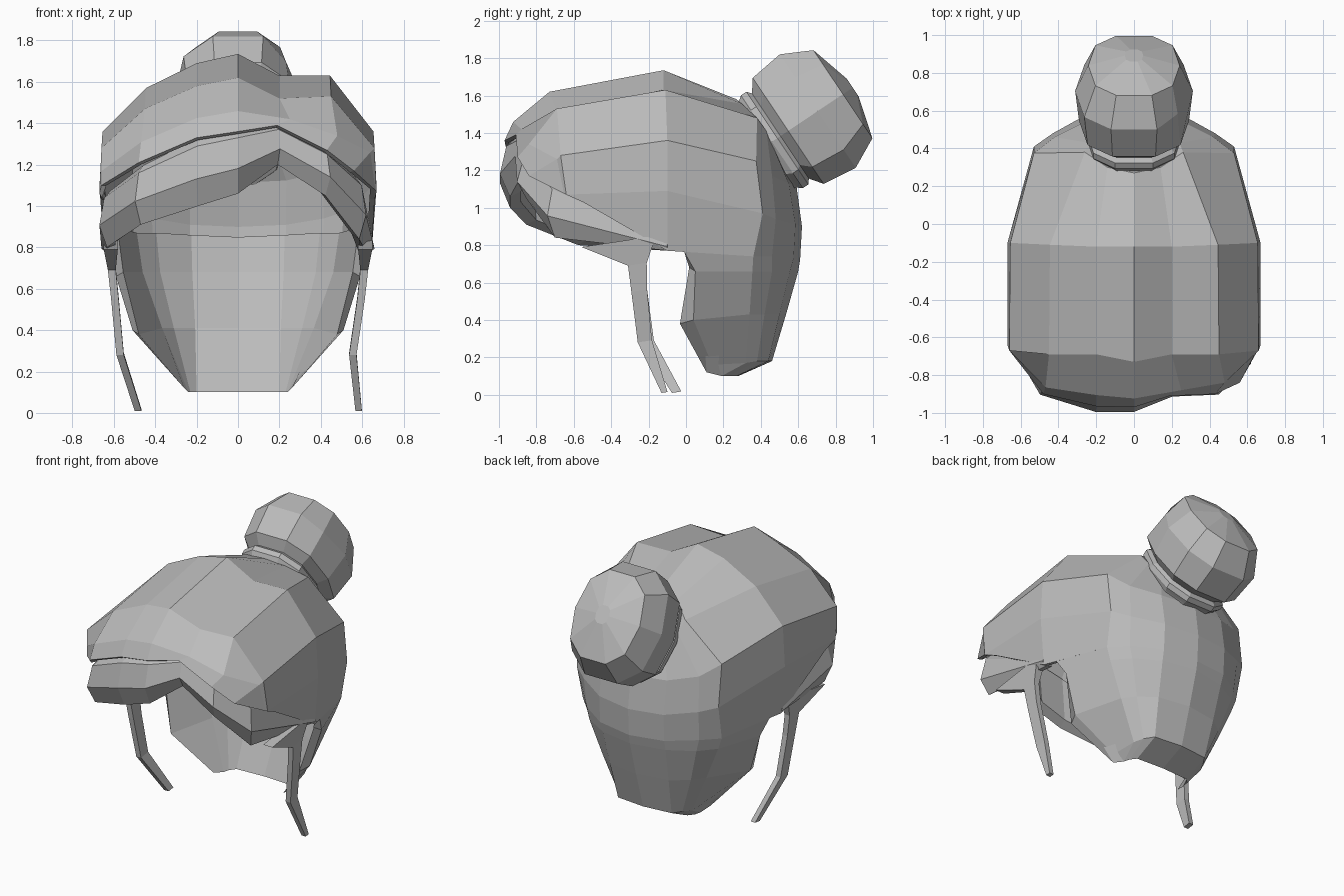
import bpy
import bmesh
import math
from mathutils import Vector

default_cube = bpy.data.objects.get("Cube")
if default_cube:
    bpy.data.objects.remove(default_cube, do_unlink=True)

GREY = (0.5, 0.5, 0.5, 1.0)
hair_grey = bpy.data.materials.new("hair_grey")
hair_grey.use_nodes = True
hair_grey.diffuse_color = GREY
hair_grey.node_tree.nodes["Principled BSDF"].inputs["Base Color"].default_value = GREY


def add_face(bm, corners):
    """Make a face, dropping repeated corners."""
    unique = list(dict.fromkeys(corners))
    if len(unique) > 2 and bm.faces.get(unique) is None:
        bm.faces.new(unique)


def fold_shut(bm, chain):
    """Join the two halves of a vertex chain, zipping it closed."""
    for k in range(len(chain) // 2):
        add_face(bm, [chain[k], chain[k + 1], chain[-2 - k], chain[-1 - k]])


def loft(name, rows, ring=False, shut_rows=(), shut_columns=()):
    """Skin a list of equally long point rows with flat faces."""
    bm = bmesh.new()
    grid = [[bm.verts.new(point) for point in row] for row in rows]
    count = len(rows[0])
    for upper, lower in zip(grid, grid[1:]):
        for k in range(count if ring else count - 1):
            n = (k + 1) % count
            add_face(bm, [upper[k], upper[n], lower[n], lower[k]])
    for index in shut_rows:
        fold_shut(bm, grid[index])
    for index in shut_columns:
        fold_shut(bm, [row[index] for row in grid])
    bmesh.ops.remove_doubles(bm, verts=bm.verts, dist=0.0005)
    bmesh.ops.recalc_face_normals(bm, faces=bm.faces)
    highest = max(bm.faces, key=lambda face: face.calc_center_median().z)
    if name == "hair_cap" and highest.normal.z < 0:
        bmesh.ops.reverse_faces(bm, faces=bm.faces)
    mesh = bpy.data.meshes.new(name)
    bm.to_mesh(mesh)
    bm.free()
    mesh.materials.append(hair_grey)
    obj = bpy.data.objects.new(name, mesh)
    bpy.context.collection.objects.link(obj)
    return obj


def mirrored(half):
    """Extend a right-hand row, ending at x = 0, to the other side."""
    return [(-x, y, z) for x, y, z in half] + half[-2::-1]


def parted(row):
    """Lower the hair beside the parting and raise the side next to it."""
    lift = {3: -0.03, 4: 0.03, 6: -0.03, 7: 0.03}
    return [(x, y, z + lift.get(k, 0)) for k, (x, y, z) in enumerate(row)]


# Cap: arches from the brow edge over the crown to the back of the head
brow = [(-.66, -.55, 1.03), (-.67, -.62, 1.06), (-.66, -.67, 1.1), (-.48, -.9, 1.21),
        (-.2, -.965, 1.33), (0, -.97, 1.36), (.19, -.91, 1.39), (.43, -.9, 1.27),
        (.56, -.84, 1.17), (.66, -.66, 1.08), (.66, -.55, 1.03)]
front = parted(mirrored([(.66, -.55, 1.03), (.67, -.64, 1.07), (.66, -.67, 1.28),
                         (.45, -.69, 1.5), (.2, -.69, 1.55), (0, -.73, 1.62)]))
crown = parted(mirrored([(.645, -.1, .77), (.67, -.1, 1.09), (.655, -.1, 1.36),
                         (.445, -.11, 1.6), (.2, -.12, 1.66), (0, -.12, 1.735)]))
corner = mirrored([(.52, .36, .74), (.53, .41, .97), (.53, .375, 1.25),
                   (.26, .38, 1.48), (.14, .3, 1.555), (0, .27, 1.58)])
back = mirrored([(.42, .46, .74), (.43, .48, .94), (.42, .46, 1.17),
                 (.24, .43, 1.41), (.12, .38, 1.44), (0, .37, 1.45)])
flank = mirrored([(.24, .575, .73), (.24, .585, .91), (.24, .55, 1.13),
                  (.18, .48, 1.3), (.1, .43, 1.38), (0, .42, 1.38)])
spine = mirrored([(0, .61, .72), (0, .62, .9), (0, .59, 1.12),
                  (0, .5, 1.28), (0, .44, 1.35), (0, .42, 1.38)])

# The forehead arch bulges between the front arch and the brow edge,
# with a broader fold on the parted side
forehead = []
parted_fold = {6: (.25, -.88, 1.42), 7: (.48, -.84, 1.34), 8: (.64, -.69, 1.26)}
for k, (start, end) in enumerate(zip(front, brow)):
    point = Vector(start).lerp(Vector(end), 0.62)
    if 3 <= k <= 5:
        point.y -= 0.045
    forehead.append(parted_fold.get(k, point))

cap = loft("hair_cap", [brow, forehead, front, crown, corner, back, flank, spine])
shell = cap.modifiers.new("thickness", "SOLIDIFY")
shell.thickness = 0.025
shell.offset = -1

# Nape panel: thick hair hanging down the back, with a lip along the bottom
outer = [
    [(.62, -.01, .765), (.52, .36, .74), (.42, .46, .74), (.24, .575, .73), (0, .61, .72)],
    [(.59, .05, .66), (.49, .355, .66), (.4, .46, .66), (.235, .555, .66), (0, .6, .66)],
    [(.51, .04, .4), (.39, .34, .43), (.33, .42, .43), (.22, .5, .43), (0, .535, .43)],
    [(.28, .14, .16), (.27, .32, .17), (.24, .38, .18), (.2, .44, .18), (0, .46, .18)],
]
lip = [(.26, .11, .12), (.24, .19, .1), (.23, .23, .1), (.2, .27, .1), (0, .28, .1)]
# Each pair pushes an inner row forward and lifts it
inner = []
for row, (push, lift) in zip(outer, [(.005, .13), (.03, .02), (.07, -.02)]):
    inner.append([(x * 0.94, y * 0.94 - push, z + lift) for x, y, z in row])
panel_rows = [mirrored(row) for row in outer + [lip] + inner[::-1]]
loft("nape_panel", panel_rows, shut_columns=[0, -1])

# Fringe: a swept band under the brow edge, given as x, y, top and bottom heights
fringe_path = [
    (-.65, -.1, .82, .77), (-.66, -.6, 1.04, .8), (-.49, -.89, 1.16, .91),
    (-.2, -.98, 1.29, 1.0), (0, -.98, 1.33, 1.06), (.2, -.9, 1.37, 1.2),
    (.44, -.89, 1.25, 1.05), (.61, -.73, 1.1, .84), (.65, -.1, .82, .77),
]
# Each pair is an outward scale and a fraction of the way down the band
fringe_section = [(.93, -.15), (.98, 0), (1.015, .55), (.96, 1), (.9, .9)]
fringe_rows = []
for x, y, top, bottom in fringe_path:
    fringe_rows.append([(x * scale, y * scale, top + (bottom - top) * drop)
                        for scale, drop in fringe_section])
loft("fringe", fringe_rows, ring=True, shut_rows=[0, -1])


# Side locks: thin tapering strands in front of the ears
def side_lock(name, path):
    rows = []
    for x, y, z, depth in path:
        thick = 0.014 + depth * 0.1
        rows.append([(x - thick, y - depth, z), (x + thick, y - depth, z),
                     (x + thick, y + depth, z + depth * 0.3),
                     (x - thick, y + depth, z + depth * 0.3)])
    loft(name, rows, ring=True, shut_rows=[0, -1])


lock_top = [(.615, -.36, .79, .2), (.61, -.26, .69, .05), (.595, -.25, .55, .042)]
side_lock("left_lock", lock_top + [(.555, -.22, .28, .038), (.583, -.115, .01, .016)])
side_lock("right_lock", [(-x, y, z, d) for x, y, z, d in lock_top]
          + [(-.57, -.21, .28, .038), (-.483, -.05, .01, .025)])

# Bun and tie: slightly squared rings turned about an axis leaning up and back
BUN_BASE = Vector((0, 0.455, 1.35))
BUN_AXIS = Vector((0, 0.83, 0.555)).normalized()
BUN_UP = Vector((0, -BUN_AXIS.z, BUN_AXIS.y))


def squared(value):
    return math.copysign(abs(value) ** 0.8, value)


def turned(name, profile, sides=10):
    rows = []
    for along, radius in profile:
        row = []
        for k in range(sides):
            angle = math.tau * (k + 0.5) / sides
            sideways = Vector((squared(math.sin(angle)) * radius * 0.82, 0, 0))
            row.append(BUN_BASE + BUN_AXIS * along + sideways
                       + BUN_UP * squared(math.cos(angle)) * radius)
        rows.append(row)
    return loft(name, rows, ring=True, shut_rows=[0, -1])


turned("bun_tie", [(-.06, .265), (-.02, .29), (.005, .31), (.04, .31), (.06, .285)])
bun = turned("bun", [(.03, .27), (.06, .285), (.11, .355), (.3, .38), (.462, .295), (.525, .06)])

# Crease where the end of the bun is tucked in
crease = Vector((0.27, 0.62, 1.68))
tucked = min(bun.data.vertices, key=lambda vert: (vert.co - crease).length)
tucked.co = tucked.co.lerp(BUN_BASE + BUN_AXIS * 0.3, 0.12)
